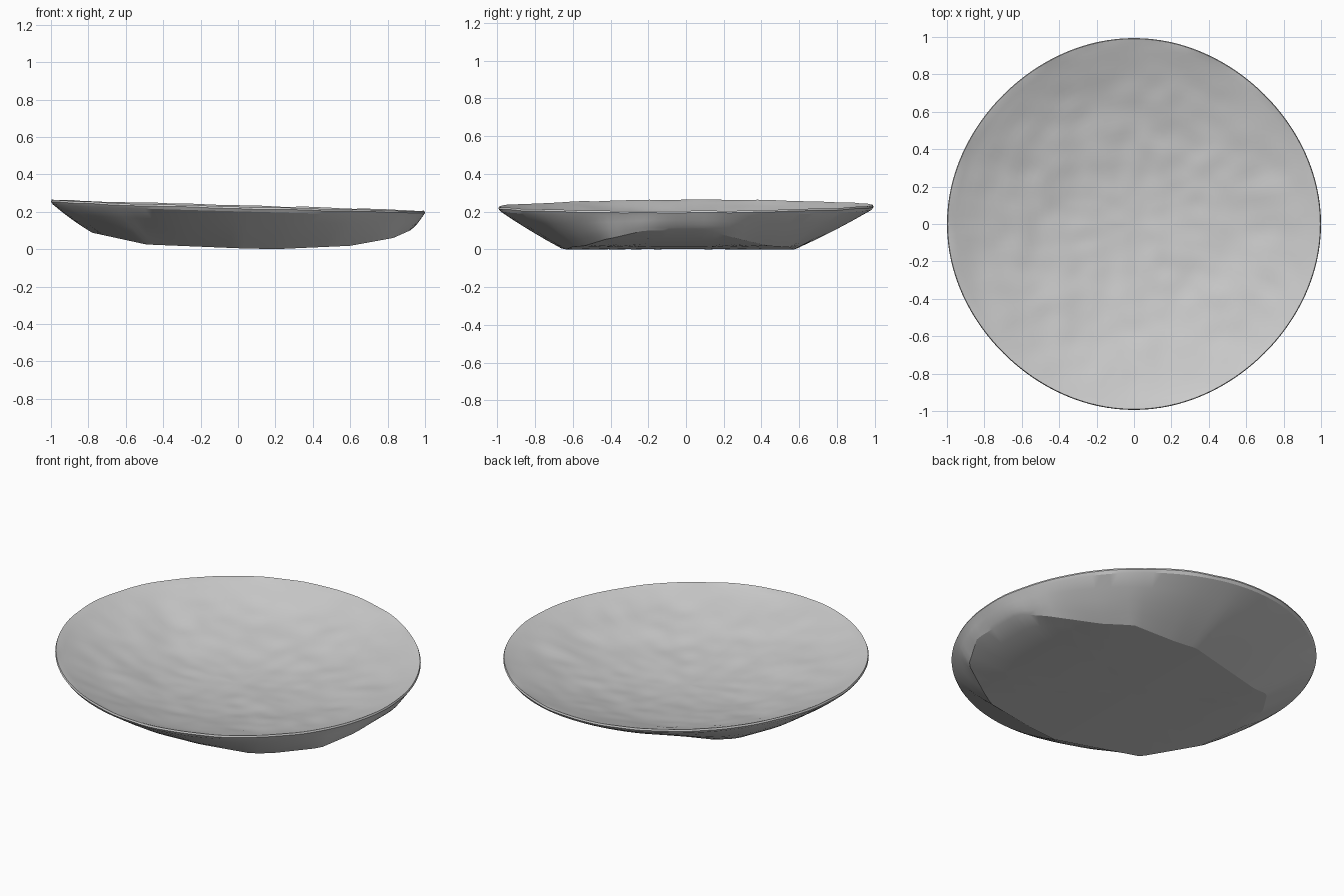
import bpy, bmesh, math
from mathutils import Vector, noise

if "Cube" in bpy.data.objects:
    bpy.data.objects.remove(bpy.data.objects["Cube"])

N = 128

# keel line of the underside along x, and outline of the base facet
KEEL = [(-1, .22), (-.78, .088), (-.49, .025), (0, .005), (.2, 0), (.6, .018), (.83, .06), (.92, .1), (1, .2)]
BASE = [(.92, .12), (.83, .26), (.46, .55), (.05, .585), (-.61, .39), (-.74, .2), (-.78, 0),
        (-.72, -.3), (-.49, -.53), (0, -.66), (.5, -.6), (.82, -.41), (.92, -.22)]


def keel(x):
    for (x0, z0), (x1, z1) in zip(KEEL, KEEL[1:]):
        if x <= x1:
            return z0 + (z1 - z0) * (x - x0) / (x1 - x0)
    return KEEL[-1][1]


def base_radius(a):
    # distance from the centre to the base outline in direction a
    d = Vector((math.cos(a), math.sin(a)))
    for p, q in zip(BASE, BASE[1:] + BASE[:1]):
        p, q = Vector(p), Vector(q)
        e = q - p
        den = d.cross(e)
        if abs(den) > 1e-9:
            t, u = p.cross(e) / den, p.cross(d) / den
            if t > 0 and -1e-6 <= u <= 1 + 1e-6:
                return t
    return .7


def rim_height(a):
    x, y = math.cos(a), math.sin(a)
    return .231 - .027 * x + .004 * y + .006 * max(0, -x) ** 6


def rim_radius(a):
    return .99 + .007 * math.cos(4 * a) + .003 * math.cos(2 * a)


def under(s):
    def f(a):
        r = base_radius(a) * s
        x, y = r * math.cos(a), r * math.sin(a)
        return x, y, keel(x)
    return f


def wall(t):
    # sloping side between base outline and rim, slightly bulged
    def f(a):
        r0 = base_radius(a)
        z0 = keel(r0 * math.cos(a))
        r = r0 + (rim_radius(a) - .01 - r0) * t
        z = z0 + (rim_height(a) - .025 - z0) * t - .008 * math.sin(math.pi * t)
        z += .006 * math.sin(math.pi * t) * noise.noise((3 * math.cos(a), 3 * math.sin(a), t))
        return r * math.cos(a), r * math.sin(a), z
    return f


def lip(dr, dz):
    def f(a):
        wob = .004 * noise.noise((6 * math.cos(a), 6 * math.sin(a), 2))
        r = rim_radius(a) + dr
        return r * math.cos(a), r * math.sin(a), rim_height(a) + dz + wob
    return f


def dish(s):
    # shallow bowl surface with soft lumps
    def f(a):
        r = (rim_radius(a) - .014) * s
        x, y = r * math.cos(a), r * math.sin(a)
        z = .065 + (rim_height(a) - .003 - .065) * s ** 2.1
        lump = noise.noise((4 * x, 4 * y, 5)) + .6 * noise.noise((9 * x, 9 * y, 8))
        return x, y, z + .01 * lump * (1 - s ** 10)
    return f


rings = [under(s) for s in (.15, .3, .45, .6, .75, .9, 1)]
rings += [wall(t) for t in (.25, .5, .75, 1)]
rings += [lip(0, -.01), lip(-.004, 0)]
rings += [dish(1 - i / 30) for i in range(30)]

# plate: one closed skin lofted through all rings
bm = bmesh.new()
loops = [[bm.verts.new(f(2 * math.pi * i / N)) for i in range(N)] for f in rings]
for lo, hi in zip(loops, loops[1:]):
    for i in range(N):
        j = (i + 1) % N
        bm.faces.new((lo[i], lo[j], hi[j], hi[i]))
bm.faces.new(loops[0][::-1])
bm.faces.new(loops[-1])
bmesh.ops.recalc_face_normals(bm, faces=bm.faces)

mesh = bpy.data.meshes.new("plate")
bm.to_mesh(mesh)
bm.free()
plate = bpy.data.objects.new("plate", mesh)
bpy.context.collection.objects.link(plate)
bpy.context.view_layer.objects.active = plate
plate.select_set(True)
bpy.ops.object.shade_smooth_by_angle(angle=math.radians(20))
